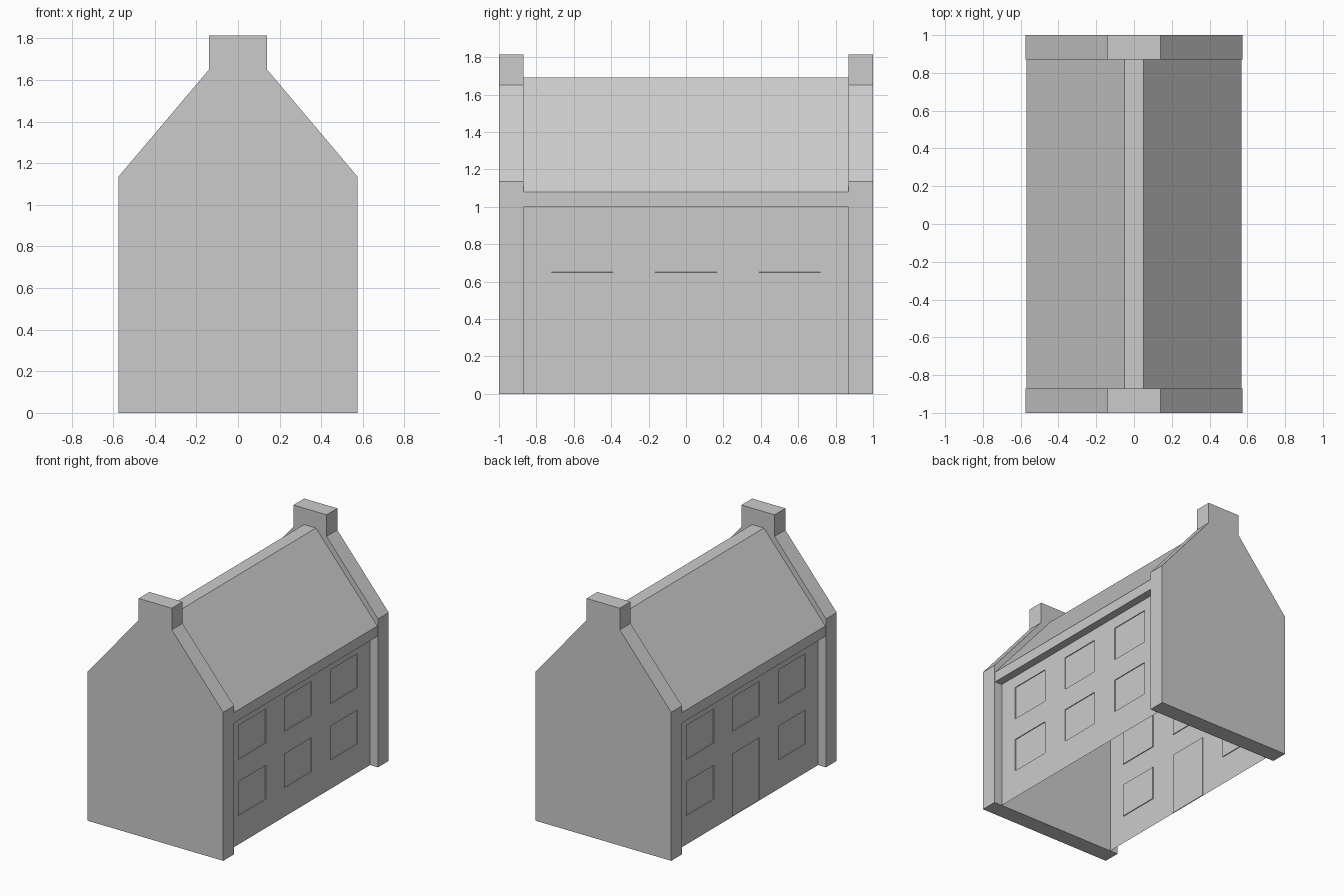
import bpy
import bmesh
from mathutils import Vector

if "Cube" in bpy.data.objects:
    bpy.data.objects.remove(bpy.data.objects["Cube"], do_unlink=True)

# One plain colour
GREY = (0.6, 0.6, 0.6, 1.0)
stone = bpy.data.materials.new("plain_grey")
stone.use_nodes = True
stone.diffuse_color = GREY
stone.node_tree.nodes["Principled BSDF"].inputs["Base Color"].default_value = GREY

HALF_LEN, INNER = 1.0, 0.87
RECESS = 0.006
STOREYS = [(0.22, 0.48), (0.65, 0.91)]
GABLE_BAYS = [(-0.44, -0.11), (0.11, 0.44)]
SIDE_BAYS = [(-0.72, -0.39), (-0.165, 0.165), (0.39, 0.72)]


def mirrored(half):
    """Complete a right-hand half profile, listed bottom to top."""
    return half + [(-x, z) for x, z in reversed(half)]


def extrude_profile(bm, points, y0, y1, closed):
    """Sweep an (x, z) profile along y, as a solid or an open sheet."""
    a = [bm.verts.new((x, y0, z)) for x, z in points]
    b = [bm.verts.new((x, y1, z)) for x, z in points]
    n = len(points)
    for i in range(n if closed else n - 1):
        j = (i + 1) % n
        bm.faces.new((a[i], a[j], b[j], b[i]))
    if closed:
        bm.faces.new(a)
        bm.faces.new(b[::-1])
    bm.normal_update()


def recess_openings(bm, normal, axis, openings):
    """Cut rectangles into the wall facing normal and sink them slightly."""
    normal = Vector(normal)

    def wall():
        bm.normal_update()
        return [f for f in bm.faces if f.normal.dot(normal) > 0.99
                and f.calc_center_median().z < 0.999]

    cuts = {(axis, u) for (us, zs) in openings for u in us}
    cuts |= {(2, z) for (us, zs) in openings for z in zs if z > 0}
    for ax, value in sorted(cuts):
        plane = Vector((0, 0, 0))
        plane[ax] = 1
        faces = wall()
        edges = {e for f in faces for e in f.edges}
        verts = {v for f in faces for v in f.verts}
        bmesh.ops.bisect_plane(bm, geom=list(verts) + list(edges) + faces,
                               plane_co=plane * value, plane_no=plane)
    for us, zs in openings:
        inside = []
        for f in wall():
            c = f.calc_center_median()
            if us[0] < c[axis] < us[1] and zs[0] < c.z < zs[1]:
                inside.append(f)
        bmesh.ops.dissolve_faces(bm, faces=inside)
        panel = [f for f in wall()
                 if us[0] < f.calc_center_median()[axis] < us[1]
                 and zs[0] < f.calc_center_median().z < zs[1]]
        bmesh.ops.inset_individual(bm, faces=panel, thickness=0.0005, depth=-RECESS)


def finish(bm, name):
    mesh = bpy.data.meshes.new(name)
    bm.to_mesh(mesh)
    bm.free()
    mesh.materials.append(stone)
    bpy.context.collection.objects.link(bpy.data.objects.new(name, mesh))


# Gable end walls with chimney tops
gable = mirrored([(0.575, 0.0), (0.575, 1.135), (0.14, 1.65), (0.14, 1.815)])
gable_windows = [(u, z) for u in GABLE_BAYS for z in STOREYS]
for name, side in (("front_gable", -1), ("back_gable", 1)):
    bm = bmesh.new()
    y0, y1 = sorted((side * HALF_LEN, side * INNER))
    extrude_profile(bm, gable, y0, y1, True)
    bmesh.ops.recalc_face_normals(bm, faces=bm.faces[:])
    recess_openings(bm, (0, side, 0), 0, gable_windows)
    finish(bm, name)

# Long side walls, open inside, with windows and a door on one side
side_windows = [(u, z) for u in SIDE_BAYS for z in STOREYS]
door_side = [o for o in side_windows if o != (SIDE_BAYS[1], STOREYS[0])]
door_side.append((SIDE_BAYS[1], (0.0, STOREYS[0][1])))
for name, side, openings in (("left_wall", 1, side_windows),
                             ("right_wall", -1, door_side)):
    bm = bmesh.new()
    x = side * 0.508
    corners = [(x, -side * INNER, 0), (x, side * INNER, 0),
               (x, side * INNER, 1.0), (x, -side * INNER, 1.0)]
    bm.faces.new([bm.verts.new(c) for c in corners])
    recess_openings(bm, (side, 0, 0), 1, openings)
    finish(bm, name)

# Roof sheet with soffit, fascia and flat ridge
bm = bmesh.new()
roof = mirrored([(0.508, 1.0), (0.57, 1.0), (0.57, 1.08), (0.05, 1.69)])
extrude_profile(bm, roof, -INNER, INNER, False)
bmesh.ops.reverse_faces(bm, faces=[f for f in bm.faces
                                   if f.normal.dot(f.calc_center_median()
                                                   - Vector((0, 0, 1.05))) < 0])
finish(bm, "roof")
